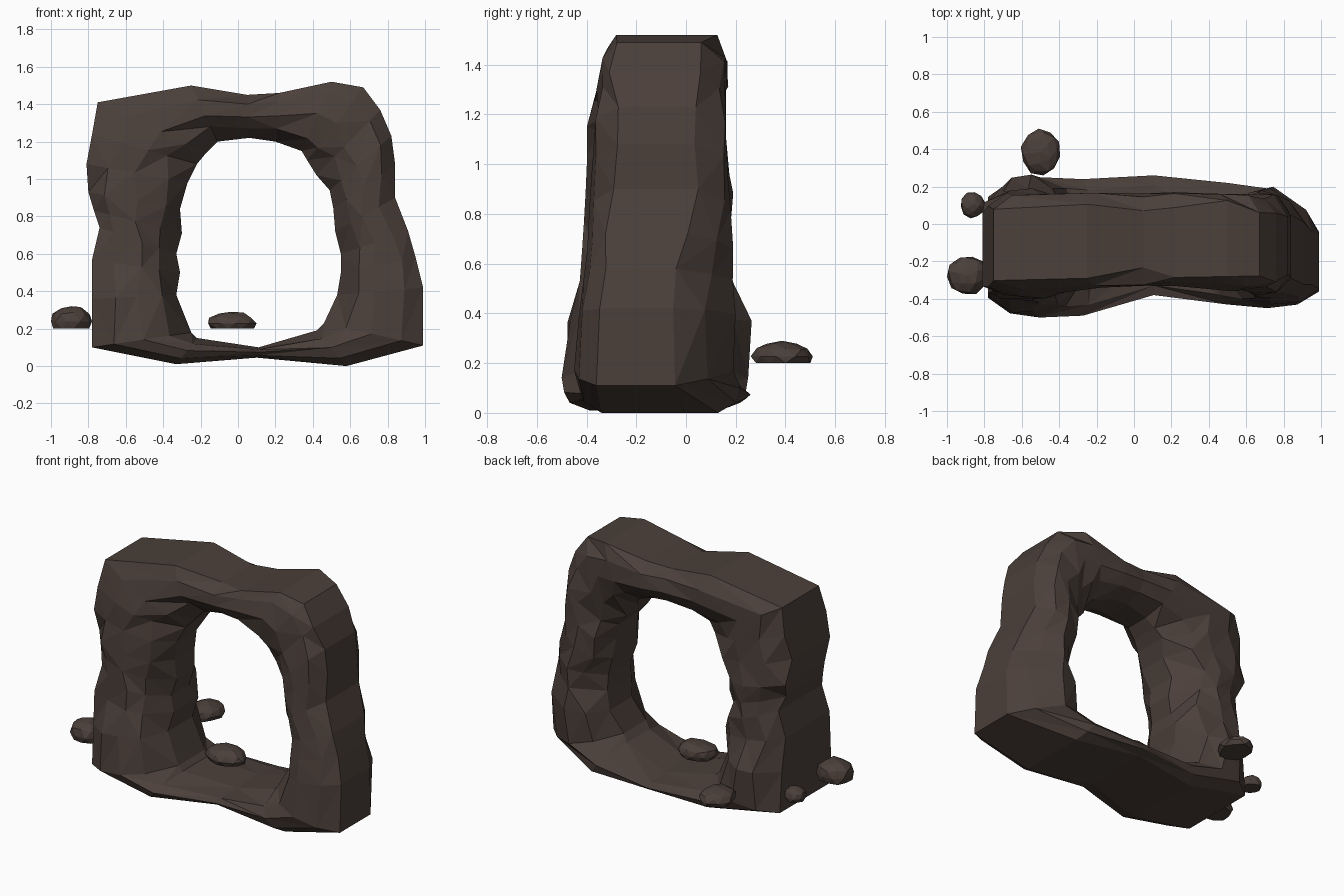
import bpy, bmesh, math, random
from mathutils import Vector

random.seed(7)
rock = bpy.data.materials.new("dark_rock")
rock.diffuse_color = (0.07, 0.05, 0.042, 1)


def finish(bm, name):
    bmesh.ops.recalc_face_normals(bm, faces=bm.faces)
    me = bpy.data.meshes.new(name)
    bm.to_mesh(me)
    bm.free()
    me.materials.append(rock)
    ob = bpy.data.objects.new(name, me)
    bpy.context.collection.objects.link(ob)
    return ob


# Stone arch: closed ring of stations (outer x, z, inner x, z, front y, back y)
stations = [
    (0.10, 0.045, 0.11, 0.10, -0.38, 0.26),
    (-0.33, 0.01, -0.22, 0.15, -0.49, 0.24),
    (-0.78, 0.10, -0.25, 0.18, -0.50, 0.25),
    (-0.78, 0.36, -0.33, 0.38, -0.48, 0.27),
    (-0.78, 0.57, -0.31, 0.50, -0.43, 0.20),
    (-0.74, 0.74, -0.33, 0.60, -0.42, 0.19),
    (-0.77, 0.83, -0.30, 0.71, -0.41, 0.18),
    (-0.80, 0.93, -0.31, 0.84, -0.41, 0.19),
    (-0.81, 1.08, -0.27, 0.98, -0.41, 0.17),
    (-0.78, 1.24, -0.22, 1.08, -0.40, 0.17),
    (-0.75, 1.41, -0.17, 1.14, -0.37, 0.16),
    (-0.25, 1.50, -0.11, 1.20, -0.34, 0.17),
    (0.05, 1.45, 0.06, 1.22, -0.33, 0.17),
    (0.22, 1.46, 0.20, 1.20, -0.34, 0.17),
    (0.50, 1.52, 0.34, 1.15, -0.35, 0.17),
    (0.67, 1.49, 0.37, 1.10, -0.36, 0.16),
    (0.76, 1.37, 0.42, 1.02, -0.36, 0.16),
    (0.82, 1.23, 0.49, 0.94, -0.37, 0.16),
    (0.84, 1.08, 0.51, 0.84, -0.38, 0.17),
    (0.84, 0.90, 0.52, 0.72, -0.39, 0.18),
    (0.91, 0.72, 0.55, 0.60, -0.41, 0.19),
    (0.95, 0.58, 0.55, 0.50, -0.42, 0.19),
    (0.99, 0.42, 0.53, 0.38, -0.43, 0.20),
    (0.99, 0.11, 0.46, 0.23, -0.45, 0.19),
    (0.58, 0.00, 0.42, 0.19, -0.43, 0.22),
]
# Faceted cross-section: u runs inner to outer, v runs front to back
section = [(0, .32), (0, .68), (.22, .92), (.48, 1), (.78, .97),
           (1, .86), (1, .14), (.78, .03), (.48, 0), (.22, .08)]

bm = bmesh.new()
rings = []
for ox, oz, ix, iz, yf, yb in stations:
    leg = oz > 0.2
    ring = []
    for u, v in section:
        if leg and 0 < u < 1:
            u += random.uniform(-.07, .07)
            v = min(1, max(0, v + random.uniform(-.03, .03)))
        elif leg:
            v += random.uniform(-.06, .06)
        x, z = ix + (ox - ix) * u, iz + (oz - iz) * u
        y = yf + (yb - yf) * v
        if x > 0.75 and y > 0:          # the right end narrows at the back
            y -= (x - 0.75) * 0.7 * v
        ring.append(bm.verts.new((x, y, z)))
    rings.append(ring)
n = len(section)
for a, b in zip(rings, rings[1:] + rings[:1]):
    for i in range(n):
        j = (i + 1) % n
        p, q, r, s = a[i], a[j], b[j], b[i]
        if random.random() < 0.5:
            bm.faces.new((p, q, r))
            bm.faces.new((p, r, s))
        else:
            bm.faces.new((p, q, s))
            bm.faces.new((q, r, s))
finish(bm, "stone_arch")


# Loose pebbles: faceted domes with a flat underside
def pebble(name, x, y, sx, sy, h, turn):
    bm = bmesh.new()
    bmesh.ops.create_icosphere(bm, subdivisions=2, radius=1)
    for v in bm.verts:
        k = random.uniform(0.93, 1.05)
        c, s = math.cos(turn), math.sin(turn)
        px, py, pz = v.co * k
        v.co = Vector((px * c - py * s, px * s + py * c, max(pz, -0.45)))
    lo = [min(v.co[i] for v in bm.verts) for i in range(3)]
    hi = [max(v.co[i] for v in bm.verts) for i in range(3)]
    for v in bm.verts:
        t = [(v.co[i] - lo[i]) / (hi[i] - lo[i]) for i in range(3)]
        v.co = Vector((x + (t[0] - .5) * sx, y + (t[1] - .5) * sy, 0.2 + t[2] * h))
    bmesh.ops.dissolve_limit(bm, angle_limit=math.radians(8),
                             verts=bm.verts, edges=bm.edges)
    finish(bm, name)


pebble("pebble_left_front", -0.89, -0.275, 0.22, 0.20, 0.12, 0.4)
pebble("pebble_left_small", -0.86, 0.10, 0.13, 0.14, 0.08, 1.1)
pebble("pebble_back", -0.50, 0.385, 0.21, 0.25, 0.09, 2.0)
pebble("pebble_inside", -0.03, -0.07, 0.26, 0.20, 0.09, 0.8)
